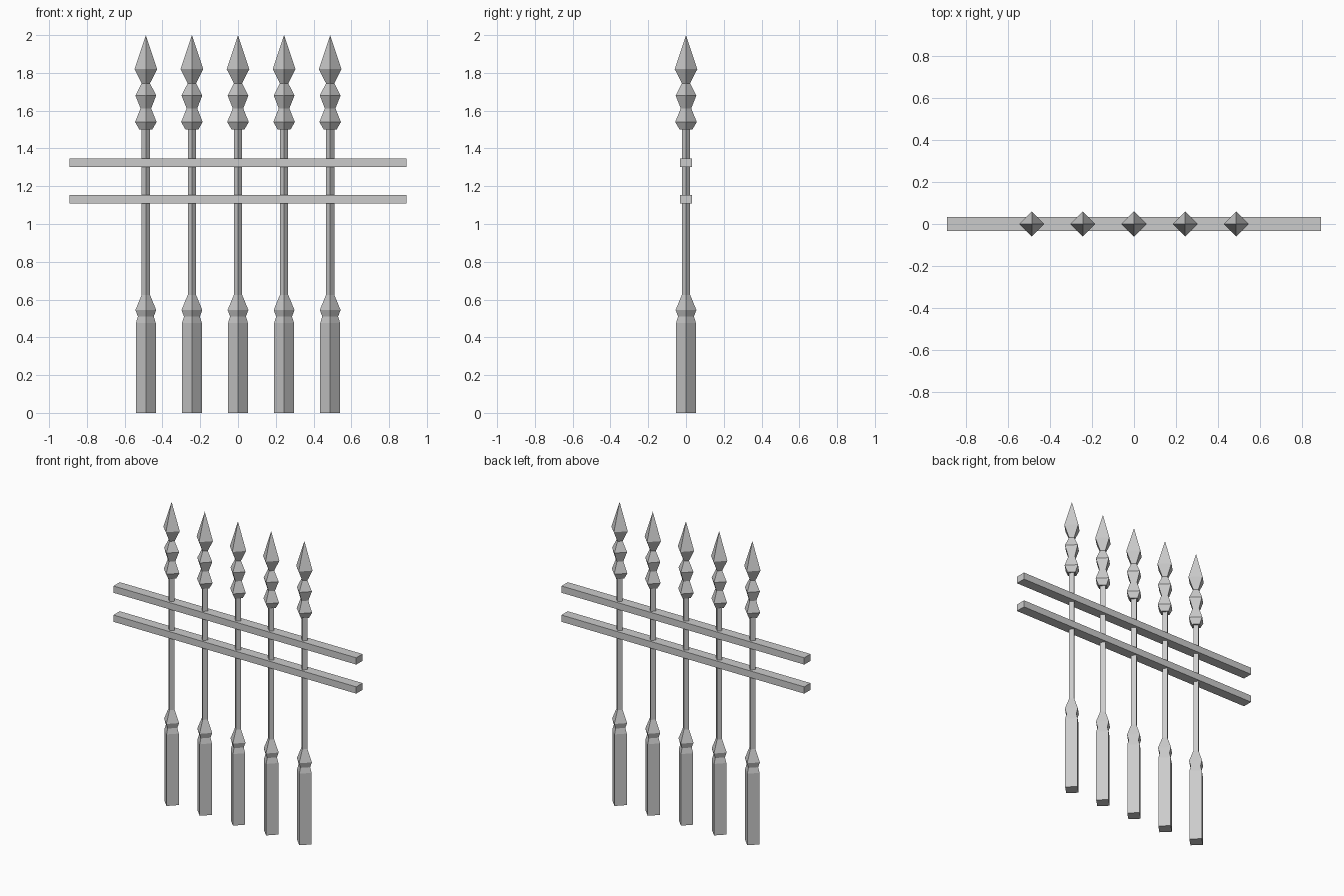
import bpy, bmesh, math

if "Cube" in bpy.data.objects:
    bpy.data.objects.remove(bpy.data.objects["Cube"])

# (radius, height) profile of one four-sided picket, base to spear shoulder
PROFILE = [(0.053, 0), (0.053, 0.475), (0.042, 0.51), (0.055, 0.545), (0.022, 0.625),
           (0.022, 1.50), (0.034, 1.50), (0.057, 1.54), (0.028, 1.612),
           (0.055, 1.68), (0.022, 1.745), (0.06, 1.82)]
TIP = 2.0


def finish(bm, name, location):
    bmesh.ops.recalc_face_normals(bm, faces=bm.faces)
    mesh = bpy.data.meshes.new(name)
    bm.to_mesh(mesh)
    bm.free()
    obj = bpy.data.objects.new(name, mesh)
    obj.location = location
    bpy.context.collection.objects.link(obj)


def picket(x):
    bm = bmesh.new()
    rings = [[bm.verts.new((r * math.cos(k * math.pi / 2), r * math.sin(k * math.pi / 2), z))
              for k in range(4)] for r, z in PROFILE]
    bm.faces.new(rings[0])
    for a, b in zip(rings, rings[1:]):
        for k in range(4):
            n = (k + 1) % 4
            bm.faces.new((a[k], a[n], b[n], b[k]))
    tip = bm.verts.new((0, 0, TIP))
    for k in range(4):
        bm.faces.new((rings[-1][k], rings[-1][(k + 1) % 4], tip))
    finish(bm, "picket", (x, 0, 0))


def rail(name, z):
    bm = bmesh.new()
    bmesh.ops.create_cube(bm, size=1)
    bmesh.ops.scale(bm, vec=(1.784, 0.066, 0.045), verts=bm.verts)
    finish(bm, name, (0, 0, z))


# Row of spear-topped pickets
for i in range(-2, 3):
    picket(i * 0.244)

# Horizontal rails
rail("lower_rail", 1.13)
rail("upper_rail", 1.323)
